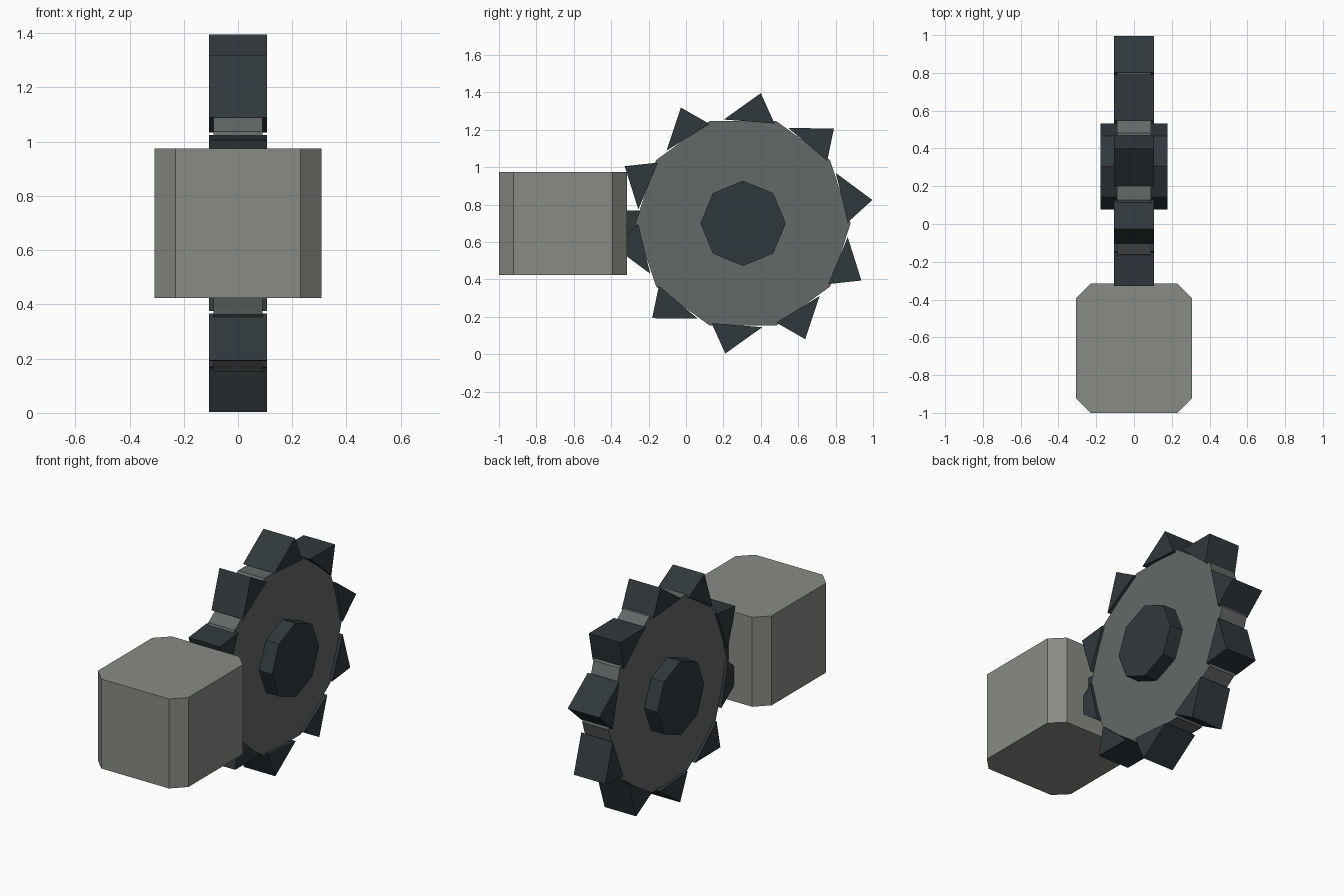
import bpy, bmesh
from math import sin, cos, radians, tau

if "Cube" in bpy.data.objects:
    bpy.data.objects.remove(bpy.data.objects["Cube"])

CY, CZ = 0.305, 0.70   # wheel centre in the side view


def material(name, rgb):
    m = bpy.data.materials.new(name)
    m.diffuse_color = (*rgb, 1)
    m.use_nodes = True
    m.node_tree.nodes["Principled BSDF"].inputs["Base Color"].default_value = m.diffuse_color
    return m


housing_mat = material("housing_grey", (0.25, 0.26, 0.235))
disc_mat = material("disc_grey", (0.125, 0.14, 0.135))
dark_mat = material("dark_steel", (0.03, 0.04, 0.046))


def prism(name, points, direction, mat):
    """Extrude a closed 3D outline along a direction."""
    bm = bmesh.new()
    face = bm.faces.new([bm.verts.new(p) for p in points])
    res = bmesh.ops.extrude_face_region(bm, geom=[face])
    verts = [g for g in res["geom"] if isinstance(g, bmesh.types.BMVert)]
    bmesh.ops.translate(bm, verts=verts, vec=direction)
    bmesh.ops.recalc_face_normals(bm, faces=bm.faces)
    mesh = bpy.data.meshes.new(name)
    bm.to_mesh(mesh)
    bm.free()
    mesh.materials.append(mat)
    ob = bpy.data.objects.new(name, mesh)
    bpy.context.collection.objects.link(ob)
    return ob


def wheel_prism(name, profile, half, mat):
    """Side-view profile around the wheel centre, extruded across x."""
    pts = [(-half, CY + y, CZ + z) for y, z in profile]
    return prism(name, pts, (2 * half, 0, 0), mat)


def polygon(n, r):
    return [(r * cos(tau * i / n), r * sin(tau * i / n)) for i in range(n)]


# Motor housing with chamfered upright edges
w, y0, y1, c = 0.308, -1.0, -0.315, 0.078
outline = [(-w + c, y0), (w - c, y0), (w, y0 + c), (w, y1 - c),
           (w - c, y1), (-w + c, y1), (-w, y1 - c), (-w, y0 + c)]
prism("motor_housing", [(x, y, 0.424) for x, y in outline], (0, 0, 0.55), housing_mat)

# Arm between housing and wheel
wheel_prism("connecting_arm", [(-0.7, -0.07), (0, -0.07), (0, 0.07), (-0.7, 0.07)], 0.07, dark_mat)

# Wheel disc and hub
wheel_prism("wheel_disc", polygon(10, 0.575), 0.09, disc_mat)
wheel_prism("wheel_hub", polygon(8, 0.228), 0.178, dark_mat)

# Ten slanted triangular teeth around the rim
tooth = [(-0.103, 0.555), (0.168, 0.534), (0.095, 0.696)]
for i in range(10):
    a = radians(36 * i)
    ring = [(y * cos(a) - z * sin(a), y * sin(a) + z * cos(a)) for y, z in tooth]
    wheel_prism(f"wheel_tooth_{i + 1}", ring, 0.107, dark_mat)
